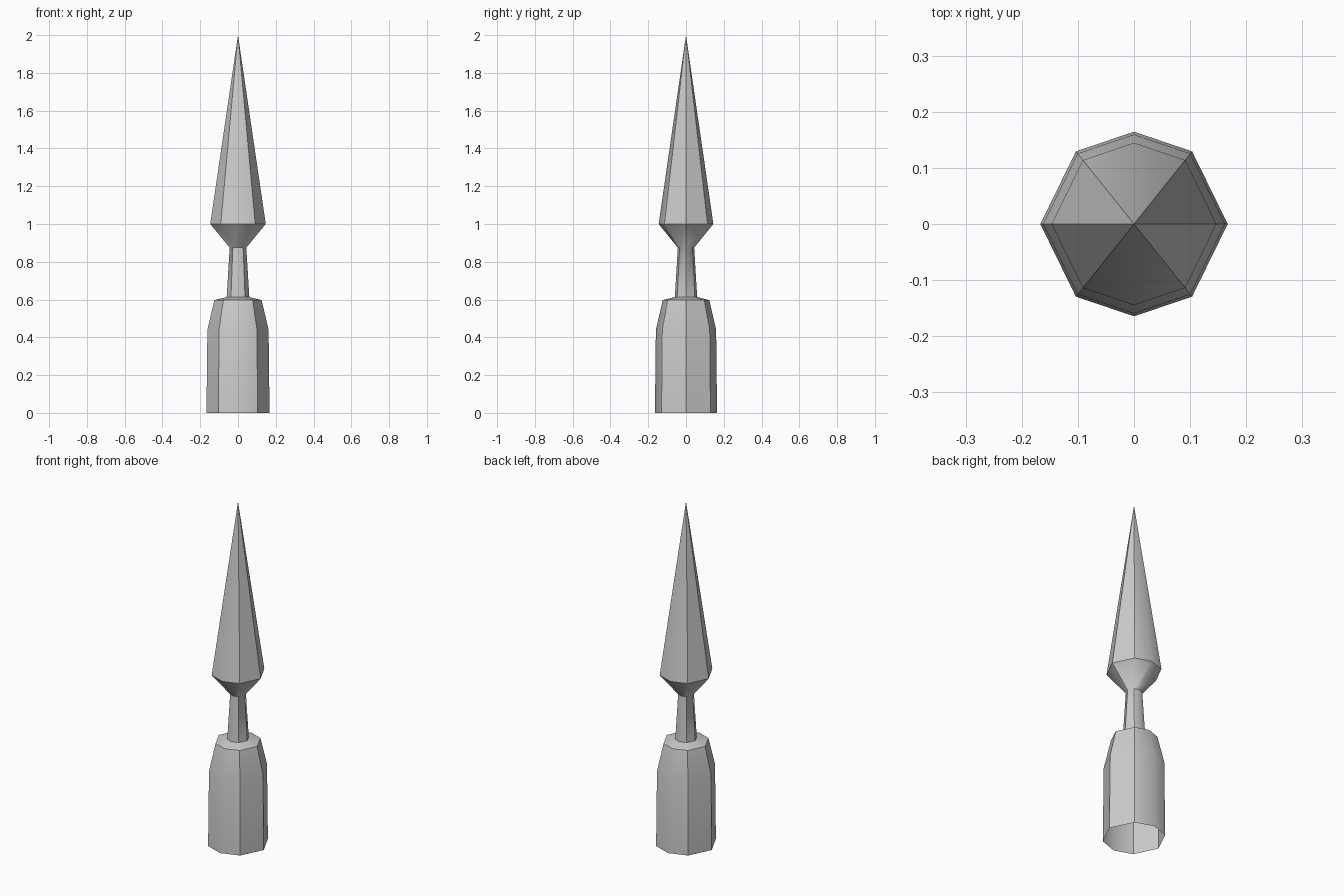
import bpy, bmesh, math

if "Cube" in bpy.data.objects:
    bpy.data.objects.remove(bpy.data.objects["Cube"])

# Slightly irregular eight-sided cross-section, unit radius
SECTION = [(1, 0), (0.62, 0.775), (0, 0.985), (-0.62, 0.775),
           (-1, 0), (-0.62, -0.775), (0, -0.985), (0.62, -0.775)]


def loft(name, profile, tip=None):
    """Skin the section along (radius, z) stations, open at the base."""
    bm = bmesh.new()
    rings = [[bm.verts.new((x * r, y * r, z)) for x, y in SECTION]
             for r, z in profile]
    n = len(SECTION)
    for a, b in zip(rings, rings[1:]):
        for i in range(n):
            j = (i + 1) % n
            bm.faces.new((a[i], a[j], b[j], b[i]))
    if tip is not None:
        apex = bm.verts.new((0, 0, tip))
        for i in range(n):
            bm.faces.new((rings[-1][i], rings[-1][(i + 1) % n], apex))
    mesh = bpy.data.meshes.new(name)
    bm.to_mesh(mesh)
    bm.free()
    ob = bpy.data.objects.new(name, mesh)
    bpy.context.collection.objects.link(ob)
    bpy.ops.object.select_all(action='DESELECT')
    ob.select_set(True)
    bpy.context.view_layer.objects.active = ob
    bpy.ops.object.shade_smooth_by_angle(angle=math.radians(40))
    return ob


# Hollow socket, shoulder, neck and pointed head form one continuous shell
loft("spear_finial", [(0.167, 0), (0.162, 0.44), (0.125, 0.597),
                      (0.06, 0.613), (0.044, 0.875), (0.147, 1.0)], tip=2.0)
